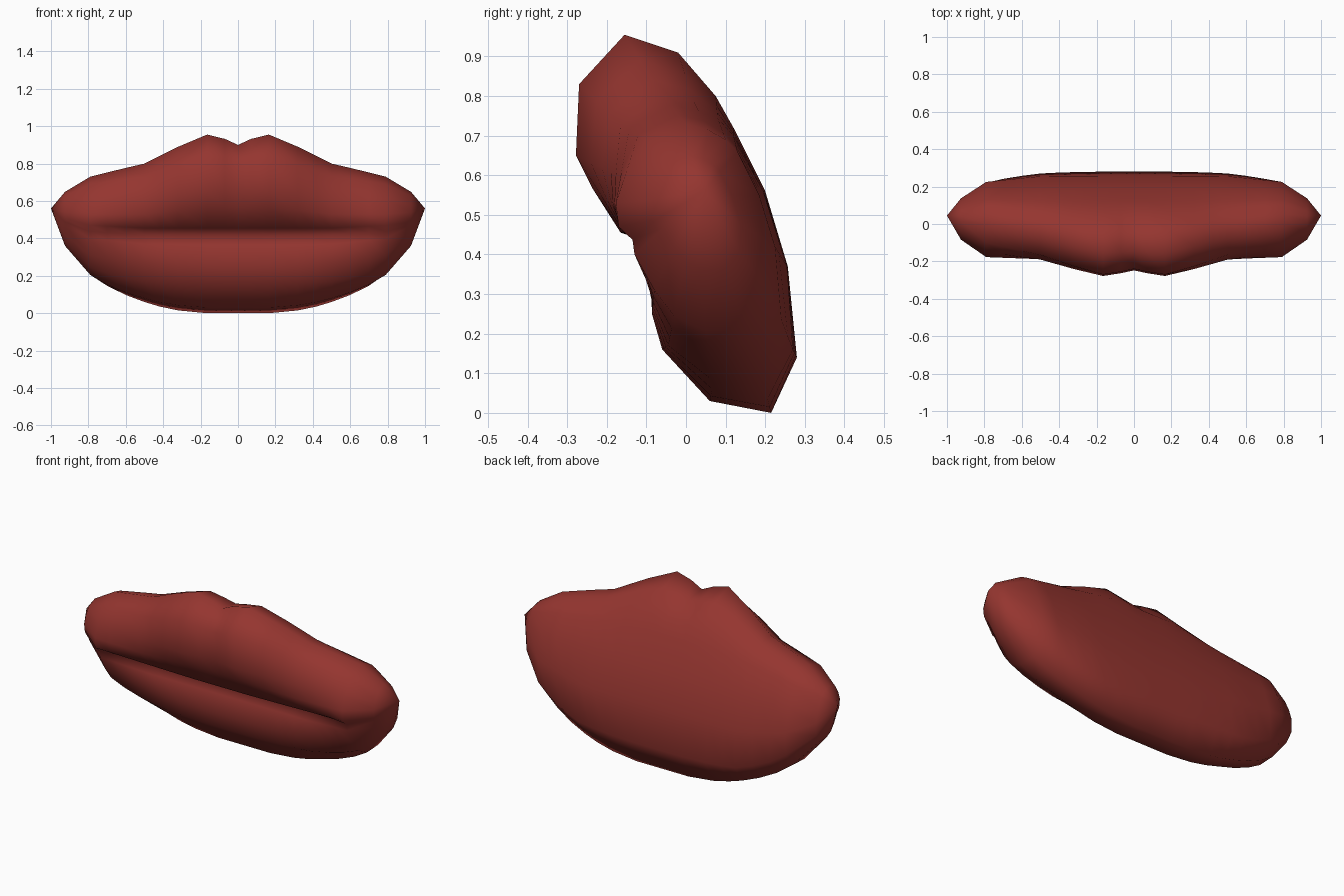
import bpy, bmesh

if "Cube" in bpy.data.objects:
    bpy.data.objects.remove(bpy.data.objects["Cube"])

# Closed (y, z) sections: over the upper lip, into the crease, round the lower lip, up the back
bow = [(-.155, .955), (-.27, .83), (-.278, .65), (-.235, .565), (-.165, .455), (-.045, .418),
       (-.085, .365), (-.086, .25), (-.06, .16), (.06, .03), (.215, 0), (.28, .14),
       (.257, .37), (.2, .56), (.12, .72), (.075, .80), (-.02, .91)]
middle = [(-.06, .80), (-.165, .73), (-.19, .61), (-.188, .53), (-.155, .455), (-.06, .42),
          (-.095, .37), (-.084, .27), (-.045, .17), (.07, .08), (.2, .06), (.27, .16),
          (.255, .37), (.195, .56), (.12, .70), (.08, .745), (.02, .785)]
corner = [(0, .73), (-.10, .69), (-.15, .61), (-.177, .53), (-.17, .47), (-.135, .437),
          (-.13, .40), (-.08, .31), (-.03, .245), (.05, .205), (.15, .21), (.22, .29),
          (.225, .42), (.185, .55), (.13, .66), (.10, .69), (.055, .715)]


def blend(a, b, t, low=None):
    # low is a separate weight for the lower lip, giving it a rounder outline
    out = []
    for i, (p, q) in enumerate(zip(a, b)):
        w = low if low is not None and 7 <= i <= 11 else t
        out.append((p[0] + (q[0] - p[0]) * w, p[1] + (q[1] - p[1]) * w))
    return out


def shrink(s, k, cy=.03, cz=.55):
    return [(cy + (y - cy) * k, cz + (z - cz) * k) for y, z in s]


# Cupid's bow dip at the centre line
dip = list(bow)
for i, (dy, dz) in {0: (.01, -.055), 1: (.03, -.03), 2: (.03, 0), 3: (.015, 0), 16: (0, -.03)}.items():
    dip[i] = (bow[i][0] + dy, bow[i][1] + dz)
shoulder = blend(dip, bow, .5)
shoulder[0] = (-.15, .932)

# Rounded end section where the crease has faded out
end = shrink(corner, .55)
end[5] = (end[5][0] - .015, end[5][1])

half = [(.07, shoulder), (.165, bow), (.32, blend(bow, middle, .42, .25)),
        (.42, blend(bow, middle, .74, .6)), (.5, middle),
        (.6, blend(middle, corner, .33, .25)), (.7, blend(middle, corner, .68, .58)),
        (.79, corner), (.925, end)]
stations = [(-x, s) for x, s in reversed(half)] + [(0, dip)] + half

# Loft the sections and close both mouth corners to a point
bm = bmesh.new()
rings = [[bm.verts.new((x, y, z)) for y, z in s] for x, s in stations]
n = len(bow)
for a, b in zip(rings, rings[1:]):
    for i in range(n):
        j = (i + 1) % n
        bm.faces.new((a[i], a[j], b[j], b[i]))
for ring, x in ((rings[0], -1), (rings[-1], 1)):
    tip = bm.verts.new((x, .045, .56))
    for i in range(n):
        bm.faces.new((ring[i], ring[(i + 1) % n], tip))
bmesh.ops.recalc_face_normals(bm, faces=bm.faces)
for f in bm.faces:
    f.smooth = True

mesh = bpy.data.meshes.new("lips")
bm.to_mesh(mesh)
bm.free()
lips = bpy.data.objects.new("lips", mesh)
bpy.context.collection.objects.link(lips)
mat = bpy.data.materials.new("lip_red")
mat.diffuse_color = (.30, .036, .029, 1)
mat.use_nodes = True
mat.node_tree.nodes["Principled BSDF"].inputs["Base Color"].default_value = mat.diffuse_color
mesh.materials.append(mat)
